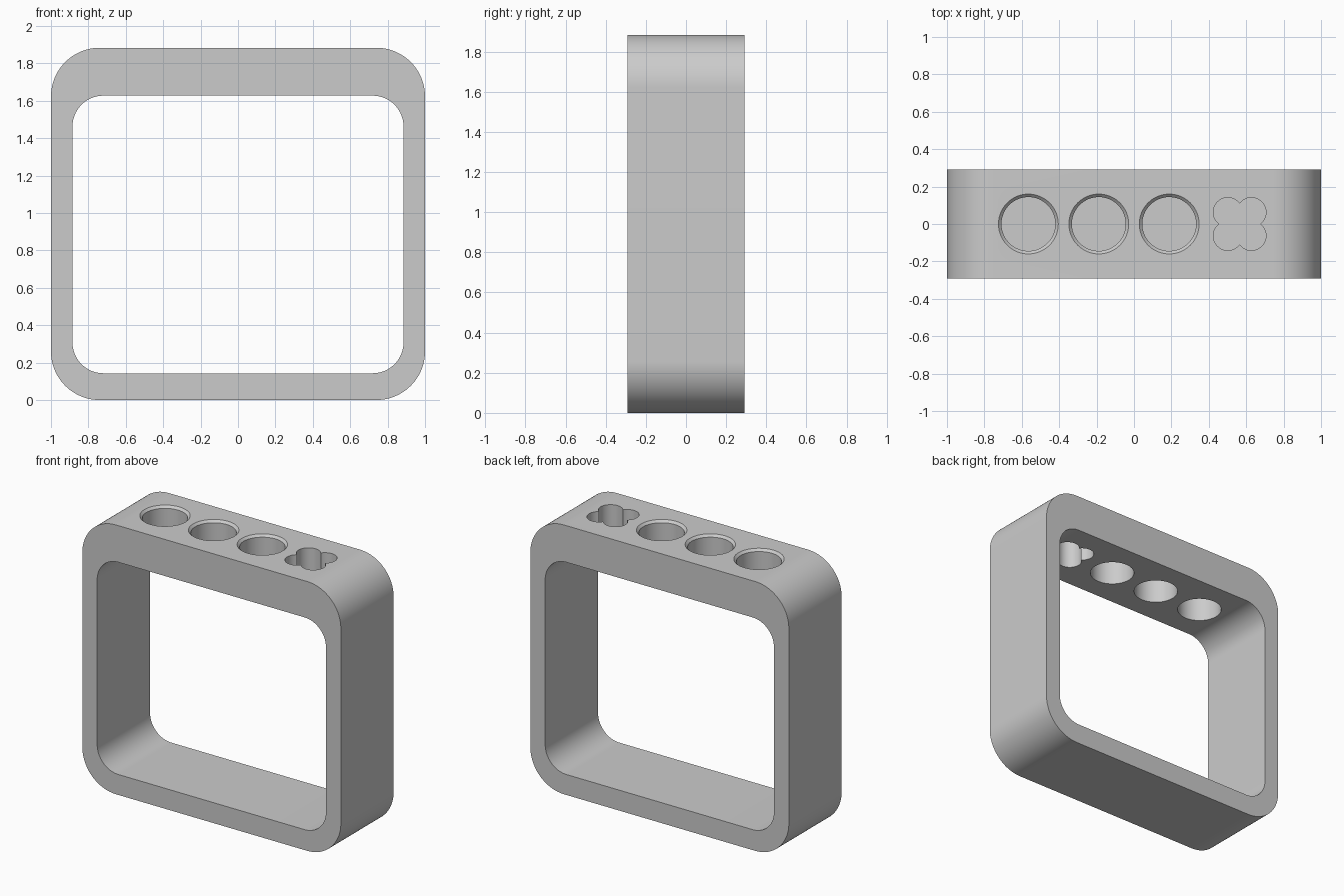
import bpy, bmesh
from math import sin, cos, pi, radians

cube = bpy.data.objects.get("Cube")
if cube:
    bpy.data.objects.remove(cube, do_unlink=True)

grey = bpy.data.materials.new("light grey")
grey.use_nodes = True
colour = (0.6, 0.6, 0.6, 1)
grey.diffuse_color = colour
grey.node_tree.nodes["Principled BSDF"].inputs["Base Color"].default_value = colour

WIDTH, DEPTH, HEIGHT = 2.0, 0.584, 1.883
INNER_X, INNER_LOW, INNER_TOP = 0.885, 0.143, 1.627


def arc(cx, cy, r, start, end, steps):
    angles = [radians(start + (end - start) * i / steps) for i in range(steps + 1)]
    return [(cx + r * cos(a), cy + r * sin(a)) for a in angles]


def rounded_rect(half_x, low, top, r, steps=24):
    x = half_x - r
    corners = [(x, low + r, -90), (x, top - r, 0), (-x, top - r, 90), (-x, low + r, 180)]
    return [p for cx, cz, a in corners for p in arc(cx, cz, r, a, a + 90, steps)]


def bridge(bm, a, b):
    for i in range(len(a)):
        j = (i + 1) % len(a)
        bm.faces.new((a[i], a[j], b[j], b[i]))


def make_object(name, bm):
    bmesh.ops.recalc_face_normals(bm, faces=bm.faces)
    mesh = bpy.data.meshes.new(name)
    bm.to_mesh(mesh)
    bm.free()
    mesh.materials.append(grey)
    obj = bpy.data.objects.new(name, mesh)
    bpy.context.collection.objects.link(obj)
    return obj


def make_cutter(name, sections):
    """Closed solid through a stack of (outline, z) sections."""
    bm = bmesh.new()
    rings = [[bm.verts.new((x, y, z)) for x, y in outline] for outline, z in sections]
    for a, b in zip(rings, rings[1:]):
        bridge(bm, a, b)
    bm.faces.new(rings[0])
    bm.faces.new(rings[-1])
    obj = make_object(name, bm)
    obj.hide_render = True
    return obj


# Rounded frame: outer and inner outlines joined front and back
bm = bmesh.new()
outlines = [rounded_rect(WIDTH / 2, 0, HEIGHT, 0.26),
            rounded_rect(INNER_X, INNER_LOW, INNER_TOP, 0.165)]
outer, inner = [[[bm.verts.new((x, y, z)) for x, z in outline]
                 for y in (-DEPTH / 2, DEPTH / 2)] for outline in outlines]
bridge(bm, outer[0], outer[1])
bridge(bm, inner[0], inner[1])
for side in (0, 1):
    bridge(bm, outer[side], inner[side])
frame = make_object("rounded_frame", bm)

# Three round holes with a chamfered rim
LOW, HIGH, CHAMFER, HOLE = INNER_TOP - 0.1, HEIGHT + 0.05, 0.016, 0.144
SPACING = 0.3765
cutters = []
for i in range(3):
    x = (i - 1.5) * SPACING
    levels = [(HOLE, LOW), (HOLE, HEIGHT - CHAMFER), (HOLE + CHAMFER, HEIGHT),
              (HOLE + CHAMFER + 0.05, HIGH)]
    sections = [(arc(x, 0, r, 0, 360, 64)[:-1], z) for r, z in levels]
    cutters.append(make_cutter("round_hole_cutter", sections))

# Four-lobed hole
clover = []
for k, (sx, sy) in enumerate([(1, 1), (-1, 1), (-1, -1), (1, -1)]):
    clover += arc(1.5 * SPACING + sx * 0.063, sy * 0.063, 0.078,
                  90 * k - 54, 90 * k + 144, 32)[:-1]
cutters.append(make_cutter("clover_hole_cutter", [(clover, LOW), (clover, HIGH)]))

# Cut the holes and remove the helpers
bpy.ops.object.select_all(action='DESELECT')
frame.select_set(True)
bpy.context.view_layer.objects.active = frame
for cutter in cutters:
    mod = frame.modifiers.new("hole", 'BOOLEAN')
    mod.operation = 'DIFFERENCE'
    mod.solver = 'EXACT'
    mod.object = cutter
    bpy.ops.object.modifier_apply(modifier=mod.name)
    bpy.data.objects.remove(cutter, do_unlink=True)

bpy.ops.object.shade_smooth_by_angle(angle=radians(30))
